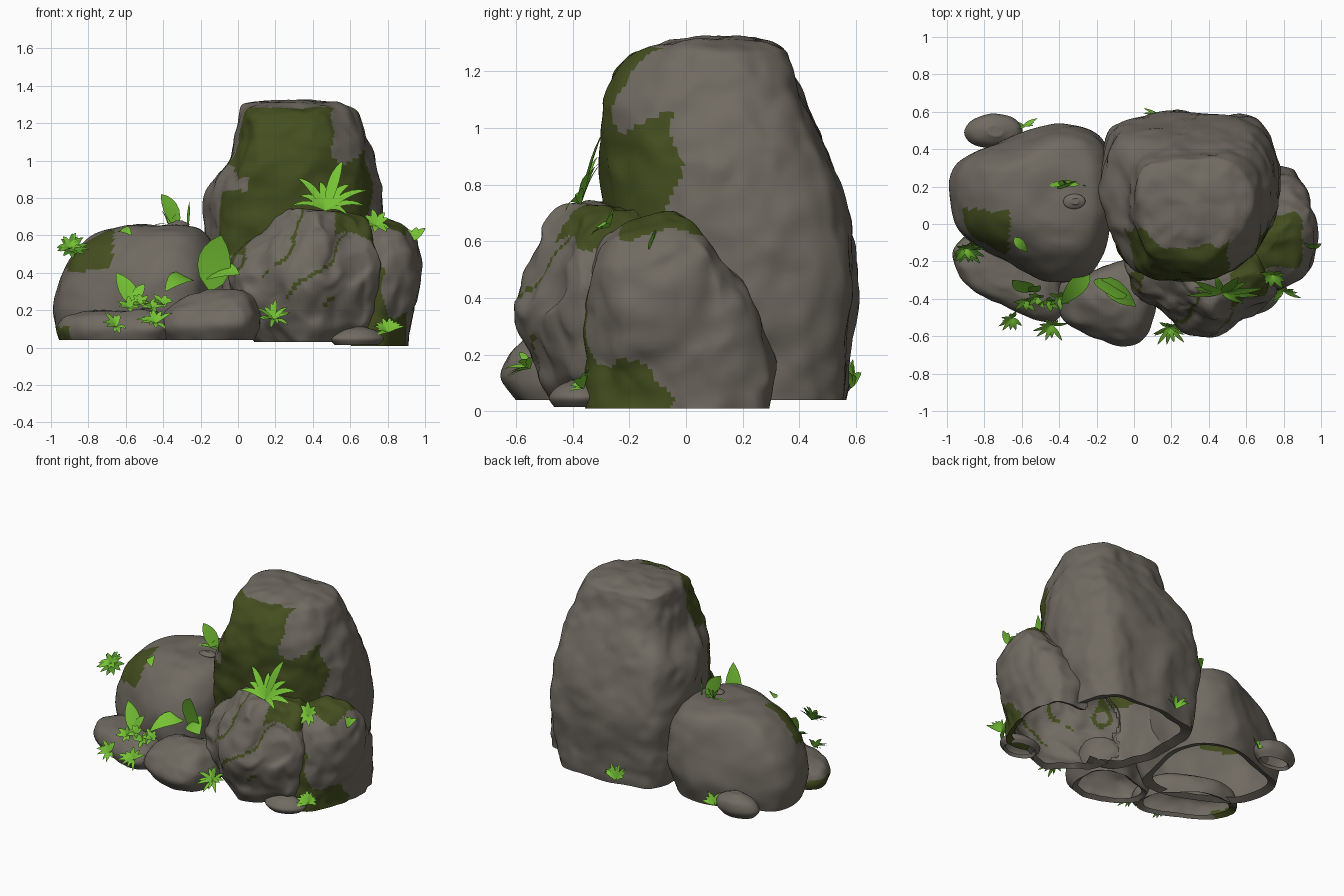
import bpy, bmesh, math, random
from mathutils import Vector, noise
from mathutils.bvhtree import BVHTree

if "Cube" in bpy.data.objects:
    bpy.data.objects.remove(bpy.data.objects["Cube"])

random.seed(4)


def material(name, rgb):
    m = bpy.data.materials.new(name)
    m.diffuse_color = (*rgb, 1)
    m.use_nodes = True
    m.node_tree.nodes["Principled BSDF"].inputs["Base Color"].default_value = m.diffuse_color
    return m


STONE = material("stone", (0.162, 0.145, 0.120))
MOSS = material("moss", (0.058, 0.076, 0.014))
BRIGHT = material("bright leaf", (0.18, 0.54, 0.035))
DARK = material("dark leaf", (0.085, 0.29, 0.024))


def finish(name, bm, mats, angle=50):
    me = bpy.data.meshes.new(name)
    bm.to_mesh(me)
    bm.free()
    for m in mats:
        me.materials.append(m)
    ob = bpy.data.objects.new(name, me)
    bpy.context.collection.objects.link(ob)
    bpy.ops.object.select_all(action='DESELECT')
    ob.select_set(True)
    bpy.context.view_layer.objects.active = ob
    bpy.ops.object.shade_smooth_by_angle(angle=math.radians(angle))
    return ob


def spline(a, b, c, d, t):
    return [0.5 * (2 * q + (r - p) * t + (2 * p - 5 * q + 4 * r - s) * t * t
                   + (3 * q - p - 3 * r + s) * t ** 3) for p, q, r, s in zip(a, b, c, d)]


def rock(name, outline, rings, amp=0.02, freq=3.5, moss=None, steps=6, sides=72):
    """Open-bottomed stone. rings hold z, x0, x1, y0, y1; outline is the plan shape."""
    n = len(outline)
    k = sides // n
    plan = [spline(*[outline[(i + j) % n] for j in (-1, 0, 1, 2)], s / k)
            for i in range(n) for s in range(k)]
    lo = [min(p[a] for p in plan) for a in (0, 1)]
    hi = [max(p[a] for p in plan) for a in (0, 1)]
    plan = [[(p[a] - lo[a]) / (hi[a] - lo[a]) for a in (0, 1)] for p in plan]
    # rim folded inward under the stone
    z, x0, x1, y0, y1 = rings[0]
    dx, dy = (x1 - x0) * 0.07, (y1 - y0) * 0.07
    rows = [(z + 0.02, x0 + dx, x1 - dx, y0 + dy, y1 - dy)]
    last = len(rings) - 1
    for i in range(last):
        ctrl = [rings[min(max(i + j, 0), last)] for j in (-1, 0, 1, 2)]
        rows += [spline(*ctrl, s / steps) for s in range(steps)]
    rows.append(rings[-1])
    z, x0, x1, y0, y1 = rings[-1]
    cx, cy = (x0 + x1) / 2, (y0 + y1) / 2
    for f in (0.85, 0.7, 0.55, 0.4, 0.2):
        rows.append((z + 0.004, cx + (x0 - cx) * f, cx + (x1 - cx) * f,
                     cy + (y0 - cy) * f, cy + (y1 - cy) * f))
    bm = bmesh.new()
    seed = Vector((rings[0][1] * 7, rings[0][3] * 5, 3.1))

    def vert(x, y, z):
        p = Vector((x, y, z))
        q = p * freq + seed
        d = noise.noise_vector(q) * amp + noise.noise_vector(q * 2.7) * amp * 0.4
        d.z *= min(1, max(0, (z - rings[0][0]) * 6))
        return bm.verts.new(p + d)

    grid = [[vert(r[1] + (r[2] - r[1]) * u, r[3] + (r[4] - r[3]) * v, r[0])
             for u, v in plan] for r in rows]
    for a, b in zip(grid, grid[1:]):
        for i in range(len(plan)):
            j = (i + 1) % len(plan)
            bm.faces.new((a[i], a[j], b[j], b[i]))
    top = vert(cx, cy, z + 0.005)
    for i in range(len(plan)):
        bm.faces.new((grid[-1][i], grid[-1][(i + 1) % len(plan)], top))
    bm.normal_update()
    for f in bm.faces:
        c = f.calc_center_median()
        if moss and moss(c, noise.noise(c * 6 + seed)):
            f.material_index = 1
    return finish(name, bm, [STONE, MOSS])


def open_joins(obs):
    """Remove the walls hidden inside neighbouring stones, leaving one hollow."""
    trees = [BVHTree.FromPolygons([v.co for v in o.data.vertices],
                                  [p.vertices for p in o.data.polygons]) for o in obs]

    def inside(tree, p):
        hits, q = 0, p.copy()
        while hits < 20:
            loc = tree.ray_cast(q, Vector((0, 0, 1)))[0]
            if loc is None:
                break
            hits += 1
            q = loc + Vector((0, 0, 1e-4))
        return hits % 2 == 1

    for o in obs:
        others = [t for t, b in zip(trees, obs) if b != o]
        bm = bmesh.new()
        bm.from_mesh(o.data)
        gone = [f for f in bm.faces
                if all(any(inside(t, v.co) for t in others) for v in f.verts)]
        bmesh.ops.delete(bm, geom=gone, context='FACES')
        bm.to_mesh(o.data)
        bm.free()


# Plan shapes, counter-clockwise
BLOCK = [(-.6, -.92), (.25, -1), (.8, -.58), (1, .1), (.87, .75), (.5, 1), (-.75, .9), (-1, .2), (-.87, -.5)]
EGG = [(.35, -1), (.8, -.8), (1, 0), (.9, .75), (.4, 1), (-.3, .8), (-.9, .45), (-.9, -.3), (-.3, -.75)]
WEDGE = [(.1, -1), (.55, -.65), (1, -.3), (1, .4), (.6, 1), (-.5, 1), (-1, .5), (-.9, -.2), (-.4, -.7)]
ROUND = [(math.cos(i * math.pi / 4), math.sin(i * math.pi / 4)) for i in range(8)]
SQUARISH = [(.1, -1), (.7, -.7), (1, 0), (.87, .75), (.4, 1), (-.6, .9), (-1, 0), (-.7, -.8)]
SLANT = [(.6, -1), (1, -.8), (.9, .1), (.2, .9), (-.6, 1), (-1, .6), (-.8, -.05), (-.2, -.55)]

# Large boulders; the three on the right share one hollow
tall = rock("tall_boulder", BLOCK, [
    (.04, -.13, .71, -.25, .55), (.2, -.16, .75, -.27, .565), (.45, -.175, .775, -.28, .595),
    (.65, -.175, .775, -.29, .575), (.85, -.155, .765, -.30, .53), (1.0, -.05, .73, -.30, .465),
    (1.15, -.015, .67, -.27, .385), (1.25, .0, .64, -.21, .355), (1.29, .02, .61, -.15, .335),
    (1.31, .08, .54, -.08, .27)], amp=.028, freq=4.5, steps=8, sides=144,
    moss=lambda c, n: c.y < -.05 + .13 * n and .5 < c.z < 1.285 + .03 * n and c.x > -.08 + .1 * n
    and not (c.x > .52 + .06 * n and c.z > 1.06 + .1 * n) and not (c.x < .06 and .84 < c.z < .93 + .1 * n))
left = rock("left_boulder", EGG, [
    (.04, -.95, -.15, -.25, .48), (.2, -.985, -.12, -.30, .53), (.38, -.94, -.115, -.30, .525),
    (.53, -.85, -.14, -.23, .48), (.62, -.74, -.20, -.13, .42), (.65, -.62, -.30, -.02, .33)],
    amp=.02, steps=8, sides=108,
    moss=lambda c, n: c.z > .42 + .06 * n and c.x < -.68 + .08 * n and c.y < .08 + .1 * n)
front = rock("front_boulder", WEDGE, [
    (.03, .08, .70, -.46, .0), (.15, .0, .74, -.53, .03), (.32, -.05, .76, -.60, .05),
    (.48, -.01, .76, -.58, .03), (.61, .08, .73, -.53, .0), (.69, .18, .65, -.47, -.08),
    (.72, .28, .53, -.41, -.17)], amp=.045, freq=4.6, steps=8, sides=144,
    moss=lambda c, n: (c.z > .59 + .1 * n and c.x > .52)
    or (abs(noise.noise(c * 4.2) + .03 * n) < .045 and c.z > .22 and noise.noise(c * 2.5) > -.12))
right = rock("right_boulder", SQUARISH, [
    (.01, .42, .92, -.34, .31), (.15, .42, .94, -.35, .315), (.32, .42, .97, -.36, .25),
    (.48, .42, .985, -.35, .19), (.59, .48, .95, -.31, .11), (.66, .56, .86, -.23, .04),
    (.685, .64, .78, -.16, -.03)], amp=.035, freq=4.5, steps=8, sides=144,
    moss=lambda c, n: (c.z > .62 + .06 * n and c.y < .08 and c.x < .9)
    or (c.y < -.04 + .1 * n and c.x < .9 and c.z < .18 + .05 * n)
    or (c.y < -.22 and c.x < .82 + .08 * n and c.z < .43))
open_joins([tall, front, right])

# Low stones around the foot
rock("front_low_stone", EGG, [
    (.04, -.39, .09, -.60, -.22), (.11, -.41, .11, -.655, -.20), (.2, -.38, .11, -.63, -.20),
    (.27, -.28, .09, -.53, -.22), (.30, -.20, .04, -.45, -.28)], amp=.022, freq=5)
rock("left_low_stone", SLANT, [
    (.04, -.96, -.39, -.50, -.05), (.1, -.98, -.37, -.53, -.04), (.16, -.94, -.39, -.50, -.06),
    (.195, -.84, -.46, -.42, -.12)], amp=.018, freq=5,
    moss=lambda c, n: c.x < -.90 and c.z < .11)
rock("back_small_stone", ROUND, [
    (.05, -.87, -.64, .42, .56), (.1, -.91, -.60, .40, .59), (.16, -.88, -.62, .42, .58),
    (.195, -.80, -.69, .46, .53)], amp=.012)
rock("right_small_stone", ROUND, [
    (.015, .52, .75, -.46, -.29), (.05, .49, .78, -.48, -.27), (.09, .54, .74, -.45, -.30),
    (.108, .60, .69, -.41, -.34)], amp=.01)
rock("top_pebble", ROUND, [
    (.64, -.37, -.27, .09, .15), (.66, -.38, -.26, .08, .16), (.675, -.34, -.29, .10, .14)], amp=.006)

FRONT = Vector((0, -.7, .72))
BACK = Vector((0, .7, .72))


def leaf(bm, base, tip, width, sag=.04, mat=0, face=FRONT):
    """Pointed blade turned towards face, bowed upward between base and tip."""
    a, b = Vector(base), Vector(tip)
    d = (b - a).normalized()
    side = d.cross(face).normalized()
    lift = side.cross(d)
    rows = []
    for i in range(7):
        t = i / 6
        p = a.lerp(b, t) + Vector((0, 0, sag * 4 * t * (1 - t)))
        w = width * .5 * max(.04, math.sin(math.pi * t ** .8) ** .8)
        rows.append([bm.verts.new(p + side * w * s + lift * abs(s) * w * .1) for s in (-1, 0, 1)])
    for r, q in zip(rows, rows[1:]):
        for j in (0, 1):
            bm.faces.new((r[j], r[j + 1], q[j + 1], q[j])).material_index = mat


def tuft(name, centre, count, length, width, start, sweep, rise, face=FRONT, mat=0):
    """Blades fanned in the plane across face, angles in degrees."""
    bm = bmesh.new()
    c = Vector(centre)
    across = Vector((1, 0, 0))
    up = Vector((0, -face.y, face.z))
    for i in range(count):
        a = math.radians(start + sweep * (i + random.uniform(.2, .8)) / count)
        d = across * math.cos(a) + up * math.sin(a) + face * rise * random.uniform(.5, 1.4)
        leaf(bm, c, c + d.normalized() * length * random.uniform(.75, 1.1), width, length * .1, mat, face)
    finish(name, bm, [BRIGHT, DARK])


# Grass and small-leaf tufts: centre, count, length, width, start, sweep, rise
tuft("front_grass", (.19, -.55, .15), 12, .11, .026, 0, 360, .6)
tuft("right_grass", (.80, -.36, .08), 11, .10, .026, -20, 260, .5)
tuft("left_front_grass", (-.65, -.50, .11), 9, .09, .026, 60, 270, .5)
tuft("centre_front_grass", (-.44, -.54, .13), 10, .10, .026, 20, 300, .5)
tuft("back_grass", (.14, .58, .08), 10, .12, .026, 0, 180, .6, BACK)
tuft("back_left_grass", (-.59, .53, .08), 8, .10, .025, -20, 200, .5, BACK)
tuft("left_herb", (-.89, -.13, .51), 14, .10, .032, 0, 360, .5, mat=1)
tuft("left_herb_top", (-.90, -.13, .53), 7, .09, .03, 0, 360, .6)
tuft("moss_herb", (.74, -.27, .65), 9, .10, .035, 0, 360, .4)
tuft("side_herb", (.94, -.13, .57), 3, .09, .04, 20, 120, .5)
tuft("top_herb", (-.37, .22, .655), 6, .08, .032, 0, 360, .5, Vector((0, -.1, 1)))
for i in range(4):
    tuft(f"low_herb_{i}", (-.58 + .06 * i, -.41 + .02 * (i % 2), .21 + .02 * (i % 2)),
         6, .07, .03, 0, 360, .6)

# Fern fanned against the tall boulder above the front boulder: angle, length
bm = bmesh.new()
for a, s, w in [(172, .19, .035), (150, .17, .04), (128, .24, .045), (100, .17, .04), (73, .30, .06),
                (50, .20, .045), (28, .25, .045), (8, .21, .04), (-12, .12, .035)]:
    t = math.radians(a)
    leaf(bm, (.47, -.37, .73), (.47 + s * math.cos(t), -.40 + .12 * math.sin(t), .73 + .93 * s * math.sin(t)),
         w, .03)
finish("fern", bm, [BRIGHT, DARK])

# Broad leaves between the boulders and single leaves on the left
bm = bmesh.new()
leaf(bm, (-.15, -.29, .30), (-.09, -.40, .60), .19, .02)
leaf(bm, (-.17, -.29, .37), (.01, -.44, .39), .13, .03)
leaf(bm, (-.24, -.25, .36), (-.39, -.43, .30), .11, .04)
leaf(bm, (-.54, -.36, .21), (-.65, -.30, .40), .10, .01)
leaf(bm, (-.56, -.36, .24), (-.50, -.33, .34), .06, .01)
leaf(bm, (-.32, .22, .64), (-.41, .20, .82), .09, .02)
leaf(bm, (-.27, .21, .64), (-.26, .20, .78), .015, 0, 1)
leaf(bm, (-.64, -.07, .62), (-.57, -.15, .60), .06, .02)
finish("broad_leaves", bm, [BRIGHT, DARK])
